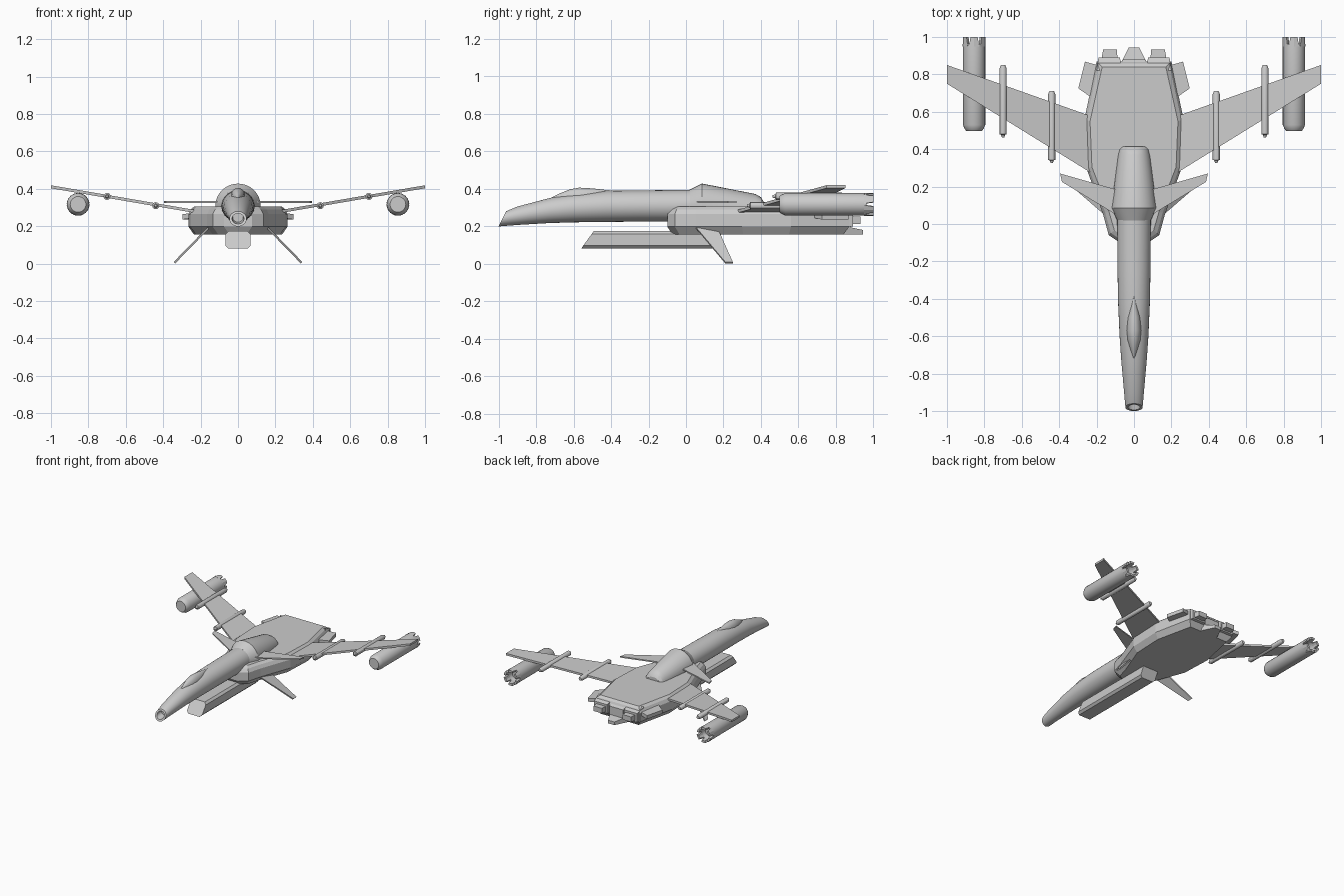
import bpy, bmesh, math
from mathutils import Vector

if "Cube" in bpy.data.objects:
    bpy.data.objects.remove(bpy.data.objects["Cube"])


def make(name, verts, faces, mirror=False, smooth=False):
    """Mesh object in world coordinates, optionally mirrored across x = 0."""
    me = bpy.data.meshes.new(name)
    bm = bmesh.new()
    vs = [bm.verts.new(v) for v in verts]
    for f in faces:
        bm.faces.new([vs[i] for i in f])
    bmesh.ops.recalc_face_normals(bm, faces=bm.faces)
    bm.to_mesh(me)
    bm.free()
    ob = bpy.data.objects.new(name, me)
    bpy.context.collection.objects.link(ob)
    if mirror:
        ob.modifiers.new("mirror", 'MIRROR')
    if smooth:
        bpy.context.view_layer.objects.active = ob
        for o in bpy.context.selected_objects:
            o.select_set(False)
        ob.select_set(True)
        bpy.ops.object.shade_smooth_by_angle(angle=math.radians(30))
    return ob


def skin(name, rings, **kw):
    """Bridge equal-length rings of points and cap both ends."""
    n = len(rings[0])
    verts = [p for r in rings for p in r]
    faces = [(k * n + i, k * n + (i + 1) % n, (k + 1) * n + (i + 1) % n, (k + 1) * n + i)
             for k in range(len(rings) - 1) for i in range(n)]
    faces += [tuple(range(n)), tuple(range(len(verts) - n, len(verts)))]
    return make(name, verts, faces, **kw)


def tube(name, sections, cx=0, segs=32, **kw):
    """Loft ellipses along y; section = (y, half width, z bottom, z top, slant)."""
    rings = []
    for y, w, zb, zt, *s in sections:
        sl = s[0] if s else 0
        ring = []
        for i in range(segs):
            a = 2 * math.pi * i / segs
            ring.append((cx + w * math.cos(a), y + sl * math.sin(a),
                         (zb + zt) / 2 + (zt - zb) / 2 * math.sin(a)))
        rings.append(ring)
    return skin(name, rings, smooth=True, **kw)


def slab(name, pts, off, **kw):
    """Flat plate: outline pts thickened by +-off."""
    o = Vector(off)
    return skin(name, [[Vector(p) - o for p in pts], [Vector(p) + o for p in pts]], **kw)


# Long nose fuselage with a slanted, open tip
tube("nose_fuselage", [
    (-.93, .028, .222, .272), (-.98, .032, .212, .268, .014),
    (-.98, .046, .199, .28, .02), (-.9, .053, .207, .305), (-.73, .068, .217, .35),
    (-.6, .077, .221, .372), (-.42, .085, .223, .389), (-.25, .088, .225, .391),
    (.06, .09, .225, .395)])

# Canopy bump
tube("canopy", [
    (-.72, .004, .33, .352), (-.67, .022, .3, .377), (-.62, .035, .3, .397),
    (-.57, .04, .3, .406), (-.5, .036, .3, .402), (-.43, .022, .3, .394),
    (-.36, .004, .33, .388)], segs=24)

# Raised collar and spine behind the nose
tube("spine_collar", [
    (.02, .09, .22, .395), (.085, .121, .19, .428), (.37, .086, .2, .372),
    (.4, .08, .21, .355), (.415, .068, .22, .33)])

# Main hull: chamfered plan outline stacked in z
half = [(.075, -.1), (.135, -.06), (.165, .05), (.255, .3), (.265, .56), (.2, .87)]
outline = half + [(-x, y) for x, y in reversed(half)]


def level(z, inset):
    return [(x - math.copysign(inset, x), .38 + (y - .38) * (1 - 2 * inset), z)
            for x, y in outline]


skin("main_hull", [level(.155, .03), level(.198, 0), level(.265, 0), level(.29, .012), level(.305, .03)])

# Wings, swept back and rising to the tips
slab("wing", [(.2, .255, .274), (1, .75, .411), (1, .85, .411), (.2, .566, .274)],
     (0, 0, .008), mirror=True)

# Flat canards beside the collar
slab("canard", [(.08, .04, .33), (.385, .225, .33), (.395, .27, .33), (.08, .18, .33)],
     (0, 0, .005), mirror=True)

# Splayed lower fins
slab("lower_fin", [(.155, .05, .195), (.34, .21, .005), (.34, .25, .005), (.155, .165, .195)],
     (.004, 0, .004), mirror=True)

# Rods carried on the wings
for label, x, z, y0 in (("inner", .44, .31, .325), ("outer", .7, .36, .462)):
    prof = [(0, .006), (.015, .011), (.018, .019), (.37, .019), (.387, .012)]
    tube(label + "_wing_rod", [(y0 + y, r, z - r, z + r) for y, r in prof],
         cx=x, segs=12, mirror=True)

# Engine pods under the wing tips, hollow at the rear
px, pz = .855, .317
prof = [(.498, .042), (.508, .05), (.53, .06), (.962, .06), (.962, .045), (.92, .04)]
tube("engine_pod", [(y, r, pz - r, pz + r) for y, r in prof], cx=px, segs=24, mirror=True)

# Crown of exhaust petals on each pod
for k in range(6):
    mid = k * math.pi / 3 + math.pi / 6

    def arc(y, spread):
        angs = [mid + spread * t for t in (-1, 0, 1)]
        return ([(px + .061 * math.cos(a), y, pz + .061 * math.sin(a)) for a in angs] +
                [(px + .044 * math.cos(a), y, pz + .044 * math.sin(a)) for a in reversed(angs)])
    skin(f"exhaust_petal_{k + 1}", [arc(.95, .46), arc(1.0, .32)], mirror=True)

# Belly gun housing with slanted front and chamfered edges
w, c = .067, .016
sec = [(w - c, .08), (w, .08 + c), (w, .174 - c), (w - c, .174)]
sec += [(-x, z) for x, z in reversed(sec)]
skin("belly_housing", [[(x, -.56 + (z - .08) * .72, z) for x, z in sec],
                       [(x, .15 + (z - .08) * .5, z) for x, z in sec]])

# Rear side flaps
slab("rear_flap", [(.2, .67, .258), (.24, .685, .258), (.298, .725, .25), (.262, .868, .25), (.18, .845, .258)],
     (0, 0, .014), mirror=True)


def block(name, x0, x1, z0, z1, y0, x2, x3, z2, z3, y1, **kw):
    """Tapered block from rectangle at y0 to rectangle at y1."""
    rect = lambda a, b, p, q, y: [(a, y, p), (b, y, p), (b, y, q), (a, y, q)]
    return skin(name, [rect(x0, x1, z0, z1, y0), rect(x2, x3, z2, z3, y1)], **kw)


# Twin rear nozzles: stepped housing and outlet
block("nozzle_housing", .065, .2, .19, .3, .82, .075, .19, .2, .27, .89, mirror=True)
block("nozzle_outlet", .085, .18, .21, .255, .85, .092, .165, .212, .252, .932, mirror=True)

# Central tail wedge
block("tail_wedge", -.075, .075, .155, .3, .84, -.06, .06, .155, .26, .88)
block("tail_plate", -.075, .075, .155, .2, .85, -.028, .028, .155, .18, .945)
